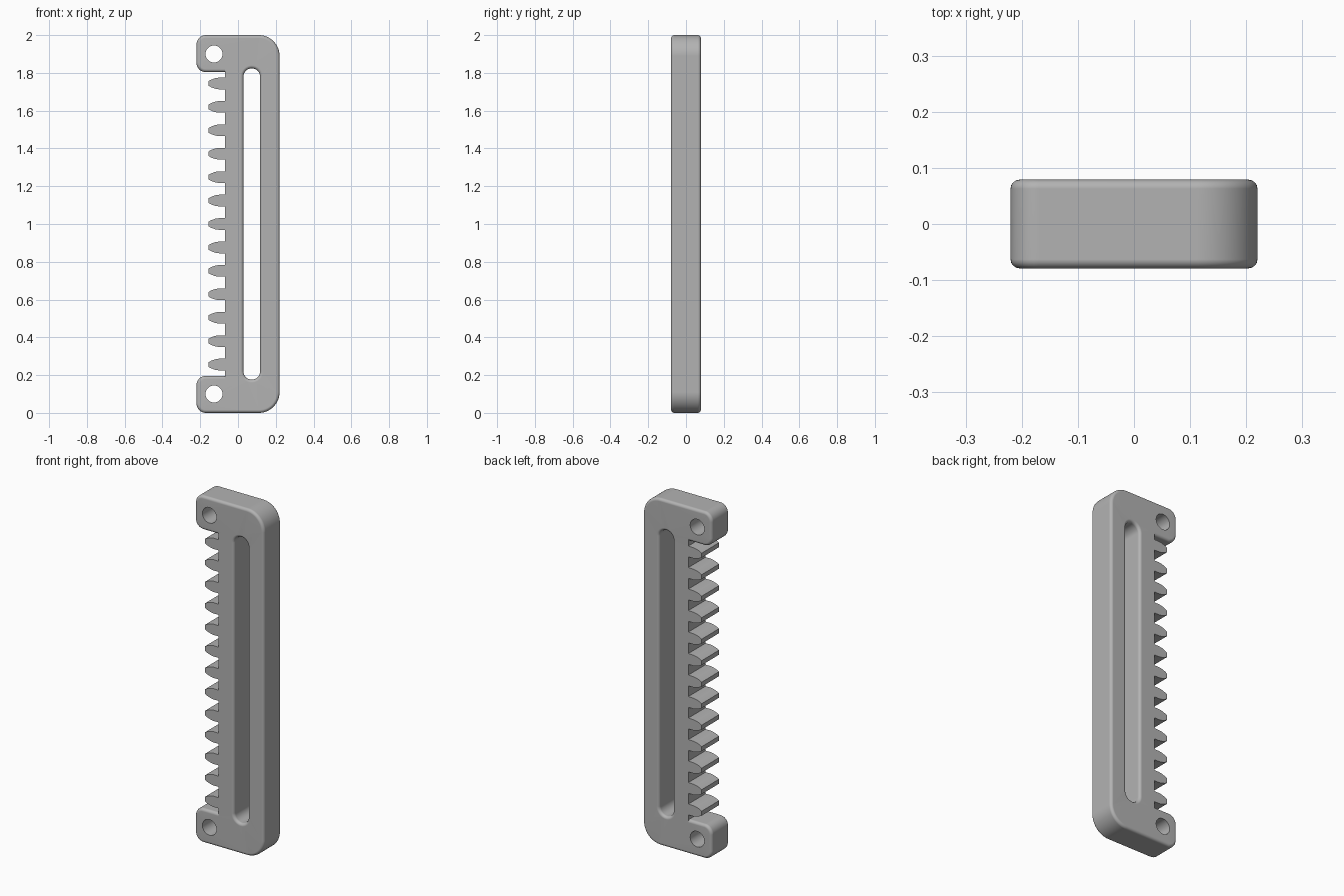
import bpy, bmesh
from math import cos, sin, radians, pi

cube = bpy.data.objects.get("Cube")
if cube:
    bpy.data.objects.remove(cube, do_unlink=True)

HALF = 0.079       # half of the plate thickness
FILLET = 0.016     # rounding of the front and back rims
ROOT = -0.07       # x of the rack's root line
LUG = 0.196        # height of each mounting lug
PITCH = 0.124
TOOTH = [(ROOT, 0.031), (-0.10, 0.031), (-0.12, 0.028), (-0.14, 0.021), (-0.155, 0.013)]


def arc(cx, cz, r, start, end, steps=10):
    """Points on an arc, each with the direction towards its centre."""
    angles = [radians(start + (end - start) * i / steps) for i in range(steps + 1)]
    return [(cx + r * cos(a), cz + r * sin(a), -cos(a), -sin(a)) for a in angles]


def circle(cx, cz, r):
    return arc(cx, cz, r, 0, 360, 32)[:-1]


def add_wall(bm, loop, fillet):
    """Loft a loop through the thickness; return its front and back rim edges."""
    layers = [(0, -HALF), (0, HALF)]
    if fillet:
        bend = [(abs(fillet) * (1 - sin(i * pi / 8)), abs(fillet) * (1 - cos(i * pi / 8)))
                for i in range(5)]
        sign = 1 if fillet > 0 else -1
        layers = [(sign * t, -HALF + d) for t, d in bend]
        layers += [(t, -y) for t, y in reversed(layers)]
    rings = [[bm.verts.new((x + nx * t, y, z + nz * t)) for x, z, nx, nz in loop]
             for t, y in layers]
    n = len(loop)
    for a, b in zip(rings, rings[1:]):
        for i in range(n):
            j = (i + 1) % n
            bm.faces.new((a[i], a[j], b[j], b[i]))
    return [[bm.edges.get((r[i], r[(i + 1) % n])) for i in range(n)]
            for r in (rings[0], rings[-1])]


# Outer outline: bottom lug, spine, top lug
outline = arc(-0.17, 0.05, 0.05, 180, 270)
outline += arc(0.11, 0.11, 0.11, 270, 360, 16)
outline += arc(0.11, 1.89, 0.11, 0, 90, 16)
outline += arc(-0.17, 1.95, 0.05, 90, 180)
outline += arc(-0.17, 2 - LUG + 0.05, 0.05, 180, 270)
outline.append((ROOT, 2 - LUG, 0, 1))

# Sharp-edged teeth, from top to bottom
for k in range(6, -7, -1):
    z = 1 + k * PITCH
    outline += [(x, z + h, 0, 0) for x, h in TOOTH]
    outline += [(x, z - h, 0, 0) for x, h in reversed(TOOTH)]
outline.append((ROOT, LUG, 0, -1))
outline += arc(-0.17, LUG - 0.05, 0.05, 90, 180)

# Long slot with rounded ends, and two screw holes
slot = arc(0.073, 1.78, 0.044, 0, 180, 16) + arc(0.073, 0.22, 0.044, 180, 360, 16)

bm = bmesh.new()
walls = [add_wall(bm, outline, FILLET), add_wall(bm, slot, -FILLET)]
walls += [add_wall(bm, circle(-0.127, z, 0.045), 0) for z in (0.1, 1.9)]

# Front and back faces around the openings
for side, direction in ((0, -1), (1, 1)):
    rims = [e for wall in walls for e in wall[side]]
    bmesh.ops.triangle_fill(bm, use_beauty=True, use_dissolve=False,
                            edges=rims, normal=(0, direction, 0))
bmesh.ops.recalc_face_normals(bm, faces=bm.faces)

mesh = bpy.data.meshes.new("toothed_rack")
bm.to_mesh(mesh)
bm.free()
rack = bpy.data.objects.new("toothed_rack", mesh)
bpy.context.collection.objects.link(rack)

# Plain grey finish
grey = bpy.data.materials.new("plain_grey")
grey.use_nodes = True
colour = (0.45, 0.45, 0.45, 1)
grey.diffuse_color = colour
grey.node_tree.nodes["Principled BSDF"].inputs["Base Color"].default_value = colour
mesh.materials.append(grey)

# Smooth rounded rims, flat large faces
bpy.ops.object.select_all(action="DESELECT")
rack.select_set(True)
bpy.context.view_layer.objects.active = rack
bpy.ops.object.shade_smooth_by_angle(angle=radians(30))
weighted = rack.modifiers.new("flat_faces", "WEIGHTED_NORMAL")
weighted.keep_sharp = True
weighted.weight = 100
